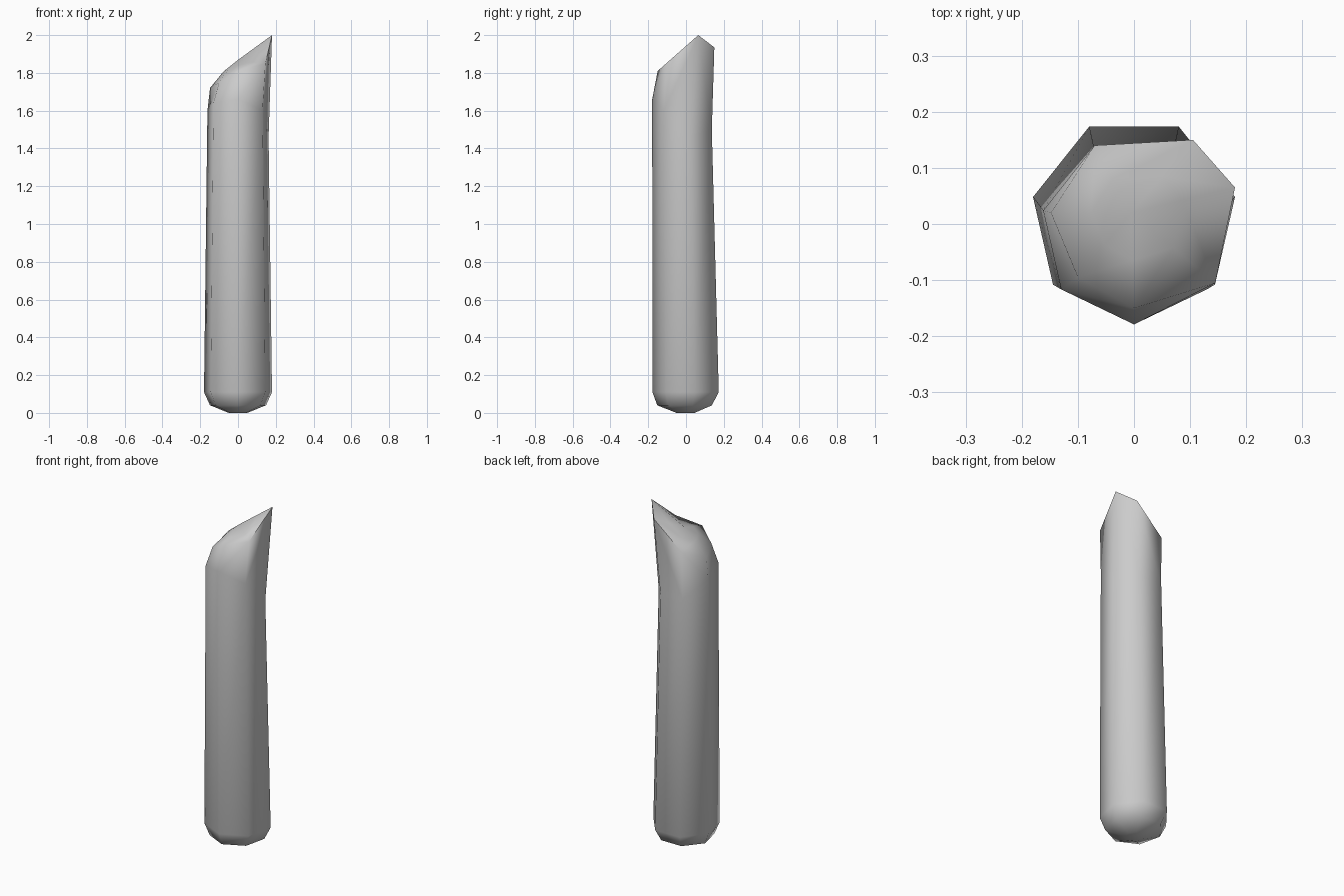
import bpy, bmesh, math
from mathutils import Vector

cube = bpy.data.objects.get("Cube")
if cube:
    bpy.data.objects.remove(cube)

SIDES = 7


def heptagon(radius, shift, heights):
    """Ring of points starting at the front and running towards +x."""
    points = []
    for i, z in enumerate(heights):
        a = math.tau * i / SIDES - math.pi / 2
        points.append(Vector((radius * math.cos(a), radius * math.sin(a) + shift, z)))
    return points


# Rounded foot, tapering shaft and a slanted pointed rim
rim = [Vector(p) for p in (
    (0.0, -0.15, 1.81), (0.145, -0.105, 1.85), (0.18, 0.065, 2.0),
    (0.105, 0.15, 1.935), (-0.07, 0.14, 1.78), (-0.148, 0.02, 1.72),
    (-0.1, -0.095, 1.75))]
peak = Vector((-0.005, 0.02, 1.865))
inner = []
for p in rim:
    q = p.lerp(peak, 0.5)
    q.z += 0.2 * max(0, -q.x)
    inner.append(q)

rings = [
    heptagon(0.05, 0, [0] * SIDES),
    heptagon(0.152, 0, [0.04] * SIDES),
    heptagon(0.1846, 0.007, [0.11] * SIDES),
    heptagon(0.166, -0.013, [1.66, 1.6, 1.46, 1.5, 1.5, 1.6, 1.64]),
    rim,
    inner,
]

bm = bmesh.new()
loops = [[bm.verts.new(p) for p in ring] for ring in rings]
top = bm.verts.new(peak)
bm.faces.new(list(reversed(loops[0])))
for low, high in zip(loops, loops[1:]):
    for i in range(SIDES):
        j = (i + 1) % SIDES
        if low is loops[3]:
            # Split the bent tip panels along the rising diagonal
            if high[j].co.z > high[i].co.z:
                bm.faces.new((low[i], low[j], high[j]))
                bm.faces.new((low[i], high[j], high[i]))
            else:
                bm.faces.new((low[i], low[j], high[i]))
                bm.faces.new((low[j], high[j], high[i]))
        else:
            bm.faces.new((low[i], low[j], high[j], high[i]))
for i in range(SIDES):
    bm.faces.new((loops[-1][i], loops[-1][(i + 1) % SIDES], top))

bmesh.ops.recalc_face_normals(bm, faces=bm.faces)
for face in bm.faces:
    face.smooth = True

# Crisp edges around the tip
for i in (1, 2, 3):
    edge = bm.edges.get((loops[4][i], loops[4][(i + 1) % SIDES]))
    edge.smooth = False
bm.edges.get((loops[4][1], loops[4][2])).smooth = False

mesh = bpy.data.meshes.new("pointed_post")
bm.to_mesh(mesh)
bm.free()
post = bpy.data.objects.new("pointed_post", mesh)
bpy.context.collection.objects.link(post)

# Plain grey surface
grey = bpy.data.materials.new("plain_grey")
grey.use_nodes = True
colour = (0.6, 0.6, 0.6, 1)
grey.diffuse_color = colour
grey.node_tree.nodes["Principled BSDF"].inputs["Base Color"].default_value = colour
mesh.materials.append(grey)
